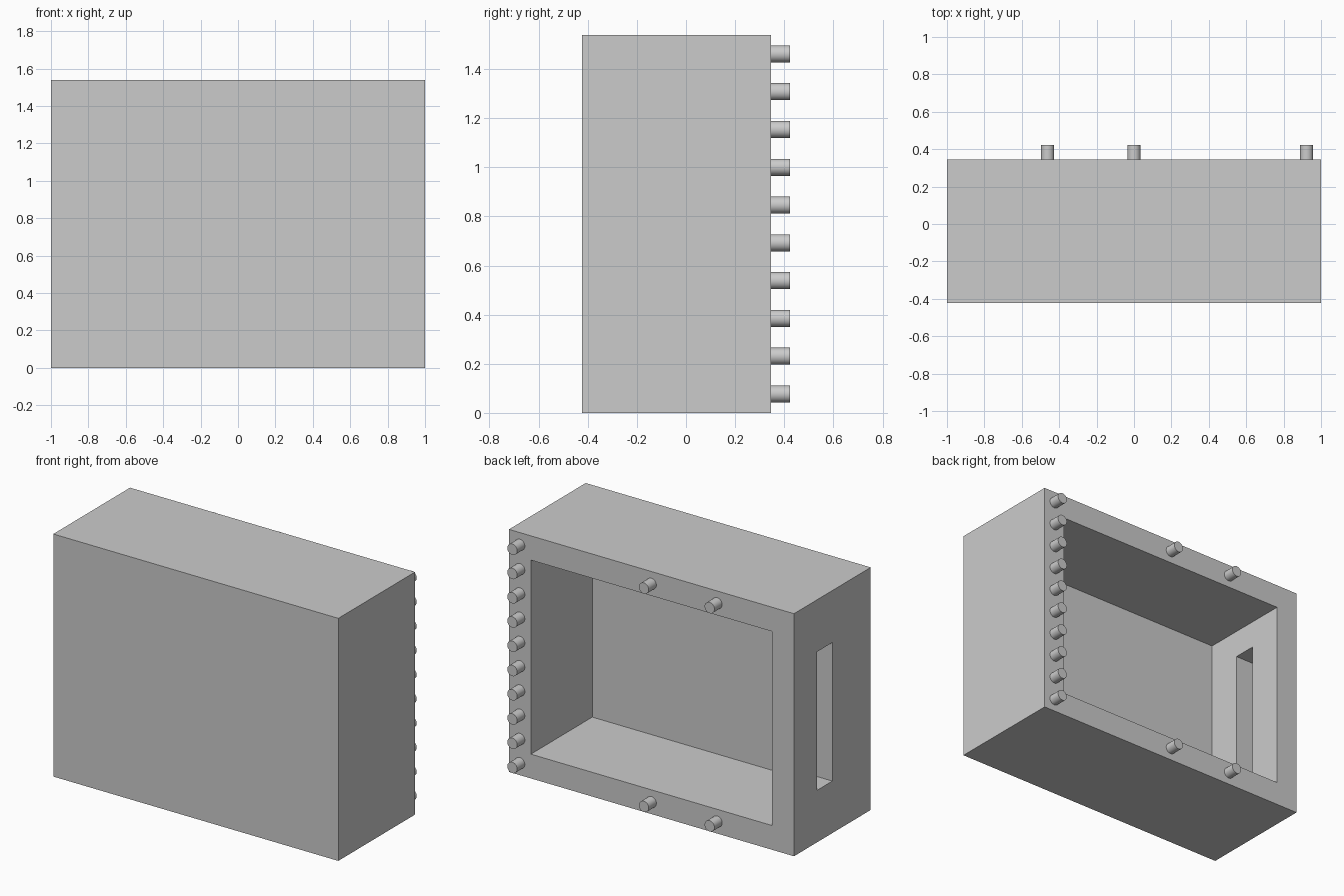
import bpy
import math

cube = bpy.data.objects.get("Cube")
if cube:
    bpy.data.objects.remove(cube, do_unlink=True)

U = 2 / 13                      # wall thickness, the module of the design
W, D, H = 13 * U, 5 * U, 10 * U
BACK = 2.25 * U                 # y of the open rim
FRONT = BACK - D

grey = bpy.data.materials.new("plain grey")
grey.use_nodes = True
colour = (0.6, 0.6, 0.6, 1)
grey.diffuse_color = colour
grey.node_tree.nodes["Principled BSDF"].inputs["Base Color"].default_value = colour


def box(name, low, high):
    centre = [(a + b) / 2 for a, b in zip(low, high)]
    bpy.ops.mesh.primitive_cube_add(size=1, location=centre)
    ob = bpy.context.object
    ob.name = name
    ob.scale = [b - a for a, b in zip(low, high)]
    bpy.ops.object.transform_apply(location=True, rotation=False, scale=True)
    ob.data.materials.append(grey)
    return ob


def cut(target, cutter):
    cutter.hide_render = True
    mod = target.modifiers.new("cut", 'BOOLEAN')
    mod.operation = 'DIFFERENCE'
    mod.solver = 'EXACT'
    mod.object = cutter
    bpy.context.view_layer.objects.active = target
    bpy.ops.object.modifier_apply(modifier=mod.name)
    bpy.data.objects.remove(cutter, do_unlink=True)


def peg(name, x, z):
    sunk = 0.1 * U              # hidden root inside the rim
    length = 0.5 * U + sunk
    bpy.ops.mesh.primitive_cylinder_add(
        vertices=32, radius=0.225 * U, depth=length,
        location=(x, BACK - sunk + length / 2, z), rotation=(math.pi / 2, 0, 0))
    ob = bpy.context.object
    ob.name = name
    ob.data.materials.append(grey)
    bpy.ops.object.shade_smooth_by_angle()


# Open-backed case with a slot through its right wall
case = box("case", (-W / 2, FRONT, 0), (W / 2, BACK, H))
cut(case, box("cavity_cutter", (-W / 2 + U, FRONT + U, U),
              (W / 2 - U, BACK + U, H - U)))
slot_y = (FRONT + U + BACK) / 2
cut(case, box("slot_cutter", (-W / 2 - U, slot_y - U / 2, 0.33),
              (-W / 2 + 2 * U, slot_y + U / 2, H - 0.33)))

# Column of pegs along the left rim
for i in range(10):
    peg(f"left_peg_{i + 1}", 6 * U, (i + 0.5) * U)

# Pairs of pegs on the bottom and top rims
for row, z in (("bottom", U / 2), ("top", H - U / 2)):
    for place, x in (("middle", 0), ("right", -3 * U)):
        peg(f"{row}_{place}_peg", x, z)
